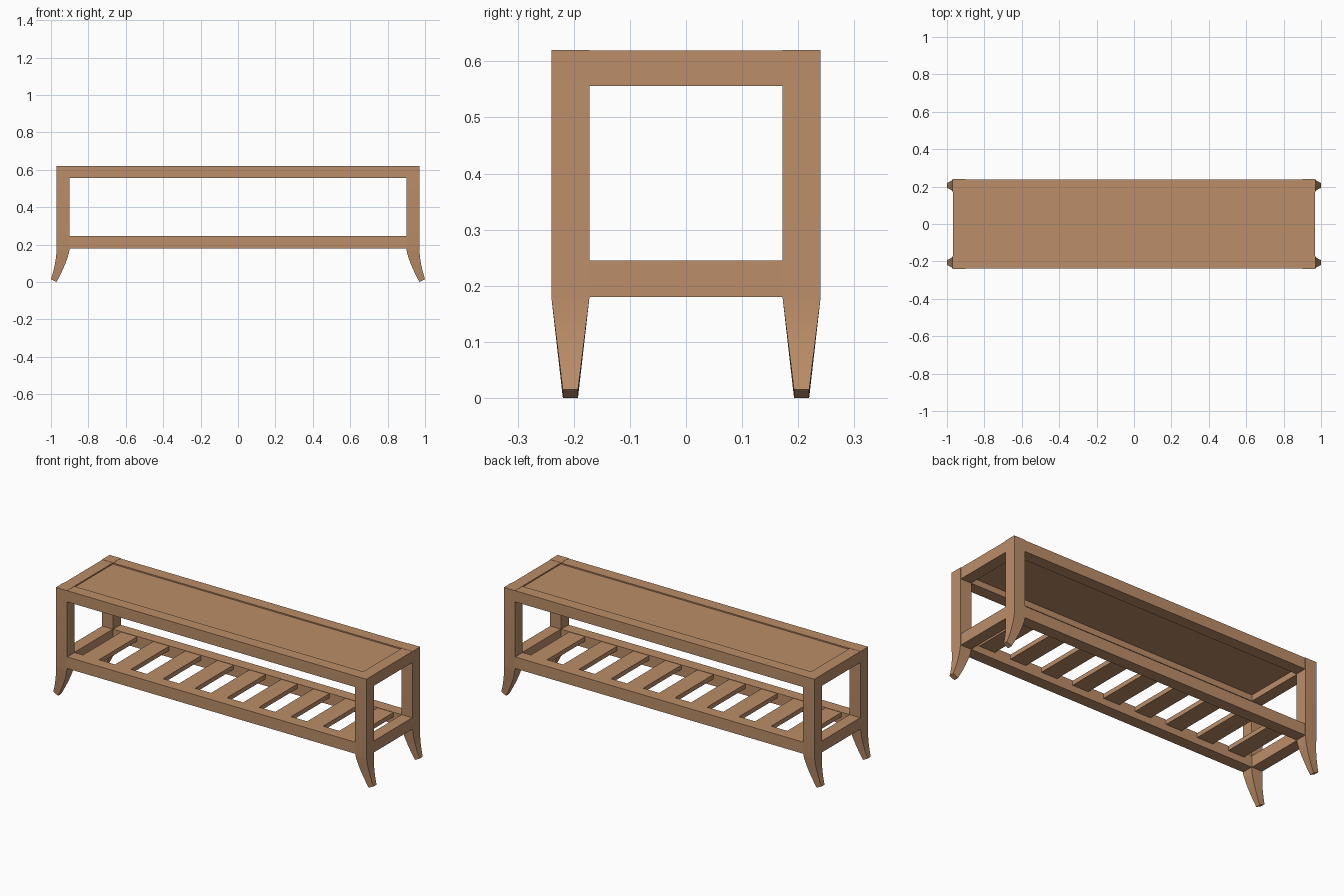
import bpy, bmesh, math

if "Cube" in bpy.data.objects:
    bpy.data.objects.remove(bpy.data.objects["Cube"])

wood = bpy.data.materials.new("warm brown wood")
wood.diffuse_color = (0.50, 0.27, 0.14, 1.0)
wood.use_nodes = True
wood.node_tree.nodes["Principled BSDF"].inputs["Base Color"].default_value = wood.diffuse_color


def finish(name, bm):
    bmesh.ops.recalc_face_normals(bm, faces=bm.faces)
    me = bpy.data.meshes.new(name)
    bm.to_mesh(me)
    bm.free()
    me.materials.append(wood)
    ob = bpy.data.objects.new(name, me)
    bpy.context.scene.collection.objects.link(ob)
    return ob


def box(name, x0, x1, y0, y1, z0, z1):
    bm = bmesh.new()
    bmesh.ops.create_cube(bm, size=1)
    for v in bm.verts:
        v.co.x = x0 + (v.co.x + 0.5) * (x1 - x0)
        v.co.y = y0 + (v.co.y + 0.5) * (y1 - y0)
        v.co.z = z0 + (v.co.z + 0.5) * (z1 - z0)
    return finish(name, bm)


def leg(name, sx, sy):
    """Square post that flares outward into a tapered sabre foot."""
    # each section: inner x, inner z, outer x, outer z, half depth
    sections = [(0.90, 0.62, 0.97, 0.62, 0.034)]
    steps = 8
    for i in range(steps + 1):
        t = i / steps
        sections.append((0.90 + 0.07 * t ** 1.4, 0.18 * (1 - t),
                         0.97 + 0.03 * t ** 1.8, 0.18 - 0.165 * t,
                         0.034 - 0.0205 * t))
    bm = bmesh.new()
    rings = []
    for xi, zi, xo, zo, h in sections:
        rings.append([bm.verts.new((sx * x, sy * 0.206 + d, z))
                      for x, d, z in ((xi, -h, zi), (xo, -h, zo),
                                      (xo, h, zo), (xi, h, zi))])
    for a, b in zip(rings, rings[1:]):
        for k in range(4):
            n = (k + 1) % 4
            bm.faces.new((a[k], a[n], b[n], b[k]))
    bm.faces.new(rings[0])
    bm.faces.new(rings[-1])
    ob = finish(name, bm)
    bpy.ops.object.select_all(action='DESELECT')
    ob.select_set(True)
    bpy.context.view_layer.objects.active = ob
    bpy.ops.object.shade_smooth_by_angle(angle=math.radians(30))


# Legs
for sx, side in ((-1, "left"), (1, "right")):
    for sy, face in ((-1, "front"), (1, "back")):
        leg(f"{face}_{side}_leg", sx, sy)

# Rails of the seat frame and of the shelf frame
for level, z0, z1 in (("seat", 0.556, 0.619), ("shelf", 0.18, 0.245)):
    box(f"{level}_front_rail", -0.90, 0.90, -0.238, -0.172, z0, z1)
    box(f"{level}_back_rail", -0.90, 0.90, 0.172, 0.238, z0, z1)
    box(f"{level}_left_rail", -0.968, -0.902, -0.172, 0.172, z0, z1)
    box(f"{level}_right_rail", 0.902, 0.968, -0.172, 0.172, z0, z1)

# Slightly recessed seat panel
box("seat_panel", -0.902, 0.902, -0.172, 0.172, 0.590, 0.612)

# Shelf slats
for i in range(9):
    x = (i - 4) * 0.2
    box(f"shelf_slat_{i + 1}", x - 0.05, x + 0.05, -0.172, 0.172, 0.218, 0.243)
